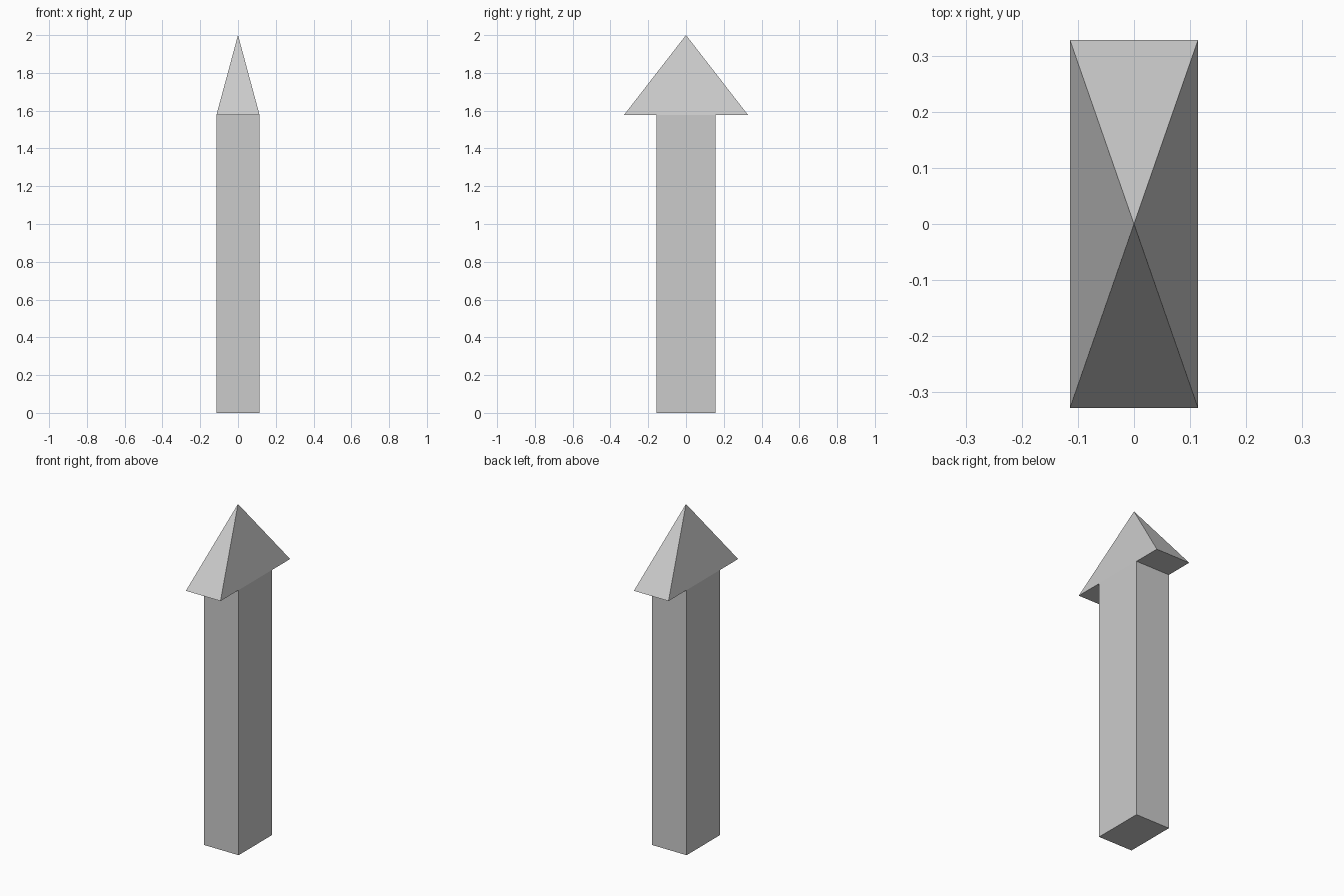
import bpy, bmesh

if "Cube" in bpy.data.objects:
    bpy.data.objects.remove(bpy.data.objects["Cube"])

HALF_X = 0.114      # half thickness of shaft and head
SHAFT_Y = 0.157     # half width of the shaft
HEAD_Y = 0.3275     # half width of the head
HEAD_Z = 1.578      # underside of the head
TOP_Z = 2.0

# Side outline (y, z): shaft, then the overhanging underside of the head
outline = [(-SHAFT_Y, 0), (SHAFT_Y, 0), (SHAFT_Y, HEAD_Z),
           (HEAD_Y, HEAD_Z), (-HEAD_Y, HEAD_Z), (-SHAFT_Y, HEAD_Z)]

bm = bmesh.new()
left, right = ([bm.verts.new((x, y, z)) for y, z in outline]
               for x in (-HALF_X, HALF_X))
tip = bm.verts.new((0, 0, TOP_Z))

# Strips across the thickness: base, shaft ends and head underside
for a, b in [(0, 1), (1, 2), (2, 3), (4, 5), (5, 0)]:
    bm.faces.new((left[a], left[b], right[b], right[a]))

# Broad shaft faces and sloping head faces on both sides
for side in (left, right):
    bm.faces.new([side[i] for i in (0, 1, 2, 5)])
    bm.faces.new([side[i] for i in (5, 2, 3)] + [tip, side[4]])

# Narrow head slopes
for i in (3, 4):
    bm.faces.new((left[i], right[i], tip))

bmesh.ops.recalc_face_normals(bm, faces=bm.faces[:])
mesh = bpy.data.meshes.new("arrow_post")
bm.to_mesh(mesh)
bm.free()
bpy.context.collection.objects.link(bpy.data.objects.new("arrow_post", mesh))
